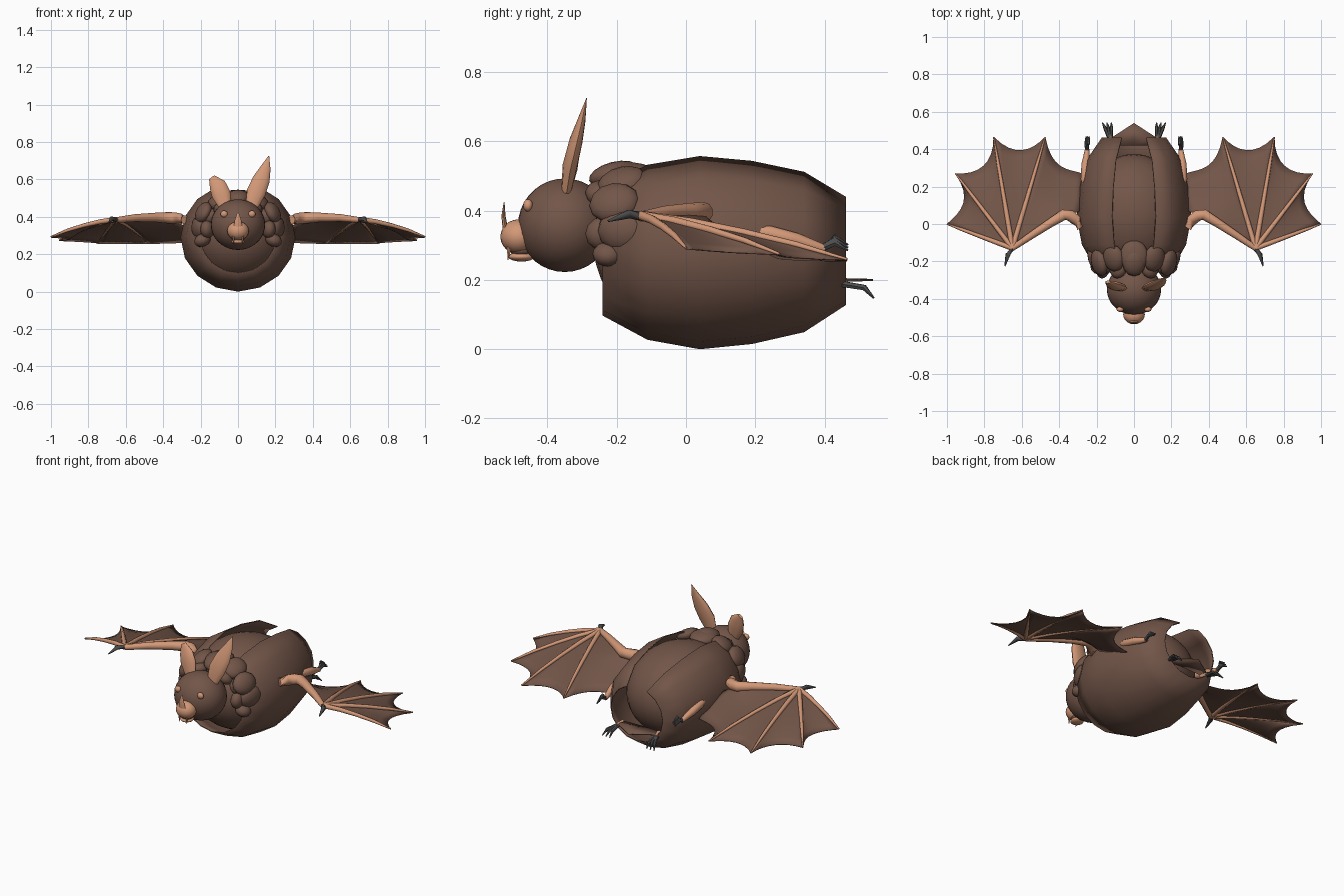
import bpy, bmesh, math
from mathutils import Vector, Matrix

if "Cube" in bpy.data.objects:
    bpy.data.objects.remove(bpy.data.objects["Cube"])


def material(name, rgb):
    m = bpy.data.materials.new(name)
    m.use_nodes = True
    m.diffuse_color = (*rgb, 1)
    m.node_tree.nodes["Principled BSDF"].inputs["Base Color"].default_value = (*rgb, 1)
    return m


FUR = material("brown_fur", (0.17, 0.092, 0.066))
SKIN = material("pink_skin", (0.65, 0.315, 0.185))
CLAW = material("dark_claw", (0.075, 0.073, 0.075))


def finish(bm, name, mat, angle=50):
    bmesh.ops.recalc_face_normals(bm, faces=bm.faces)
    me = bpy.data.meshes.new(name)
    bm.to_mesh(me)
    bm.free()
    me.materials.append(mat)
    ob = bpy.data.objects.new(name, me)
    bpy.context.collection.objects.link(ob)
    bpy.ops.object.select_all(action="DESELECT")
    ob.select_set(True)
    bpy.context.view_layer.objects.active = ob
    bpy.ops.object.shade_smooth_by_angle(angle=math.radians(angle))
    return ob


def ball(name, centre, size, mat, rot=(0, 0, 0), seg=20):
    bm = bmesh.new()
    bmesh.ops.create_uvsphere(bm, u_segments=seg, v_segments=seg // 2 + 2, radius=1)
    for v in bm.verts:
        v.co = Vector(a * b for a, b in zip(v.co, size))
    for axis, r in zip("XYZ", rot):
        bmesh.ops.rotate(bm, verts=bm.verts, matrix=Matrix.Rotation(r, 3, axis))
    bmesh.ops.translate(bm, verts=bm.verts, vec=centre)
    return finish(bm, name, mat)


def tube(name, pts, radii, mat, sides=8, flat=1.0):
    """Round rings swept along points; flat squashes them along y."""
    bm = bmesh.new()
    pts = [Vector(p) for p in pts]
    rings = []
    for i, (p, r) in enumerate(zip(pts, radii)):
        d = (pts[min(i + 1, len(pts) - 1)] - pts[max(i - 1, 0)]).normalized()
        ref = Vector((0, 1, 0)) if abs(d.y) < 0.8 else Vector((0, 0, 1))
        u = d.cross(ref).normalized()
        w = u.cross(d)
        rings.append([bm.verts.new(p + r * (math.cos(a) * u + flat * math.sin(a) * w))
                      for a in (2 * math.pi * k / sides for k in range(sides))])
    for a, b in zip(rings, rings[1:]):
        for k in range(sides):
            n = (k + 1) % sides
            bm.faces.new((a[k], a[n], b[n], b[k]))
    bm.faces.new(rings[0])
    bm.faces.new(rings[-1])
    return finish(bm, name, mat)


def grid(name, rows, mat, thickness):
    """Sheet through rows of points, given a thin solid edge."""
    bm = bmesh.new()
    vs = [[bm.verts.new(p) for p in row] for row in rows]
    for a, b in zip(vs, vs[1:]):
        for k in range(len(a) - 1):
            bm.faces.new((a[k], a[k + 1], b[k + 1], b[k]))
    bmesh.ops.remove_doubles(bm, verts=bm.verts, dist=0.0005)
    ob = finish(bm, name, mat)
    mod = ob.modifiers.new("thickness", "SOLIDIFY")
    mod.thickness = thickness
    mod.offset = 0
    return ob


# Barrel-shaped fur coat, open at both ends and along the back
CZ = 0.29
profile = [(-0.24, 0.19), (-0.11, 0.26), (0.04, 0.287), (0.19, 0.272), (0.34, 0.238), (0.46, 0.16)]
angles = [math.pi / 8 * k for k in range(1, 16)]
grid("fur_coat", [[(r * 1.06 * math.sin(a), y, CZ + r * math.cos(a)) for a in angles]
                  for y, r in profile], FUR, 0.006)
ball("inner_body", (0, 0.055, CZ), (0.272, 0.32, 0.255), FUR, seg=32)

# Head
ball("head", (0, -0.35, 0.358), (0.145, 0.135, 0.135), FUR, seg=32)
ball("muzzle", (0, -0.483, 0.325), (0.058, 0.053, 0.05), SKIN)
ball("lower_jaw", (0, -0.475, 0.267), (0.036, 0.038, 0.014), SKIN)
ball("mouth", (0, -0.475, 0.286), (0.034, 0.033, 0.02), FUR)
tube("nose_leaf", [(0, -0.522, 0.35), (0, -0.527, 0.385), (0, -0.525, 0.425)],
     [0.022, 0.017, 0.003], SKIN, flat=0.35)
for s, side in ((1, "left"), (-1, "right")):
    ball(side + "_eye", (s * 0.074, -0.456, 0.415), (0.019, 0.014, 0.018), SKIN)
    tube(side + "_fang", [(s * 0.024, -0.51, 0.30), (s * 0.024, -0.514, 0.258)],
         [0.009, 0.001], SKIN, 6)

# Ears: left stands tall, right is cropped
tube("left_ear", [(0.075, -0.345, 0.46), (0.097, -0.335, 0.53), (0.125, -0.318, 0.6),
                  (0.147, -0.302, 0.66), (0.165, -0.287, 0.725)],
     [0.035, 0.051, 0.046, 0.028, 0.002], SKIN, 12, 0.42)
tube("right_ear", [(-0.07, -0.345, 0.46), (-0.09, -0.335, 0.52), (-0.11, -0.325, 0.57),
                   (-0.14, -0.31, 0.61)],
     [0.035, 0.051, 0.045, 0.018], SKIN, 12, 0.42)

# Ruff of fur tufts around the neck
for k in range(7):
    a = math.radians(-93 + 31 * k)
    wob = 0.012 * (-1) ** k
    ball("neck_tuft", (0.21 * math.sin(a), -0.195 + wob, 0.35 + 0.155 * math.cos(a)),
         (0.062, 0.075, 0.036), FUR, (0.25, a, 0), 12)
    ball("inner_neck_tuft", (0.165 * math.sin(a), -0.225 - wob, 0.34 + 0.125 * math.cos(a)),
         (0.05, 0.055, 0.036), FUR, (-0.2, a, 0), 12)
for s in (1, -1):
    ball("cheek_tuft", (s * 0.19, -0.225, 0.275), (0.045, 0.045, 0.035), FUR, (0, 0.4 * s, 0), 12)
ball("crown_tuft", (0, -0.17, 0.505), (0.075, 0.085, 0.035), FUR)

# Wings and limbs
wrist = Vector((0.65, -0.13, 0.383))
elbow = Vector((0.375, 0.05, 0.395))
shoulder = Vector((0.285, -0.02, 0.385))
hip = Vector((0.275, 0.27, 0.262))
tips = [Vector(t) for t in ((1, 0, 0.29), (0.955, 0.27, 0.272),
                            (0.75, 0.465, 0.257), (0.475, 0.465, 0.255))]
N = 8


def along(points, t):
    """Point at fraction t on a chain of straight bones."""
    f = t * (len(points) - 1)
    i = min(int(f), len(points) - 2)
    return points[i].lerp(points[i + 1], f - i)


def panel(bone_a, bone_b, scallop):
    """Membrane between two bones, its free edge cut back flat between them."""
    rows = []
    for i in range(N + 1):
        t = i / N
        row = []
        for j in range(N + 1):
            u = j / N
            p = along(bone_a, t).lerp(along(bone_b, t), u)
            pull = (wrist.lerp(elbow, u) - p) * scallop * 4 * u * (1 - u) * t
            row.append(p + Vector((pull.x, pull.y, 0)))
        rows.append(row)
    return rows


def flip(p, s):
    return Vector((p[0] * s, p[1], p[2]))


def finger(tip):
    """Slightly arched finger bone from wrist to tip."""
    mid = wrist.lerp(tip, 0.5) + Vector((0, 0, 0.014))
    return [wrist, wrist.lerp(mid, 0.5) + Vector((0, 0, 0.004)), mid,
            mid.lerp(tip, 0.5) + Vector((0, 0, 0.004)), tip]


for s, side in ((1, "left"), (-1, "right")):
    bones = [finger(t) for t in tips] + [[wrist, elbow, shoulder.lerp(hip, 0.3), hip]]
    for a, b in zip(bones, bones[1:]):
        rows = [[flip(p, s) for p in row] for row in panel(a, b, 0.14)]
        grid(side + "_wing_membrane", rows, FUR, 0.004)
    for t in tips:
        tube(side + "_wing_finger", [flip(p, s) + Vector((0, 0, 0.003)) for p in finger(t)],
             [0.014, 0.013, 0.011, 0.009, 0.004], SKIN)

    def limb(name, pts, radii, mat, sides=10):
        tube(side + name, [flip(p, s) for p in pts], radii, mat, sides)

    limb("_arm", [shoulder, (0.31, 0.02, 0.388), (0.34, 0.045, 0.393), elbow,
                  (0.44, 0.01, 0.397), (0.55, -0.062, 0.394), wrist],
         [0.024, 0.03, 0.031, 0.03, 0.025, 0.02, 0.015], SKIN)
    limb("_thumb_claw", [(0.645, -0.125, 0.383), (0.675, -0.165, 0.39), (0.69, -0.225, 0.37)],
         [0.014, 0.013, 0.003], CLAW)
    # Lower leg with a clawed tip
    limb("_leg", [(0.255, 0.2, 0.34), (0.262, 0.24, 0.335), (0.26, 0.32, 0.315), (0.25, 0.4, 0.29)],
         [0.015, 0.023, 0.021, 0.012], SKIN)
    for k in (-1, 0, 1):
        limb("_leg_claw", [(0.25, 0.39, 0.29), (0.25 + k * 0.006, 0.43, 0.315 - k * 0.008),
                           (0.248 + k * 0.008, 0.468, 0.293 - k * 0.008)],
             [0.011, 0.01, 0.003], CLAW, 6)
        # Splayed toes at the rear
        limb("_toe", [(0.125, 0.44, 0.19), (0.138 + k * 0.018, 0.515, 0.178),
                      (0.145 + k * 0.024, 0.542, 0.148)], [0.01, 0.009, 0.003], CLAW, 6)
    limb("_foot", [(0.118, 0.42, 0.195), (0.127, 0.465, 0.19)], [0.014, 0.012], SKIN)

# Pointed tail membrane
grid("tail_membrane", [[(-0.13, 0.42, 0.2), (0, 0.42, 0.203), (0.13, 0.42, 0.2)],
                       [(-0.115, 0.465, 0.198), (0, 0.54, 0.2), (0.115, 0.465, 0.198)]],
     FUR, 0.006)
